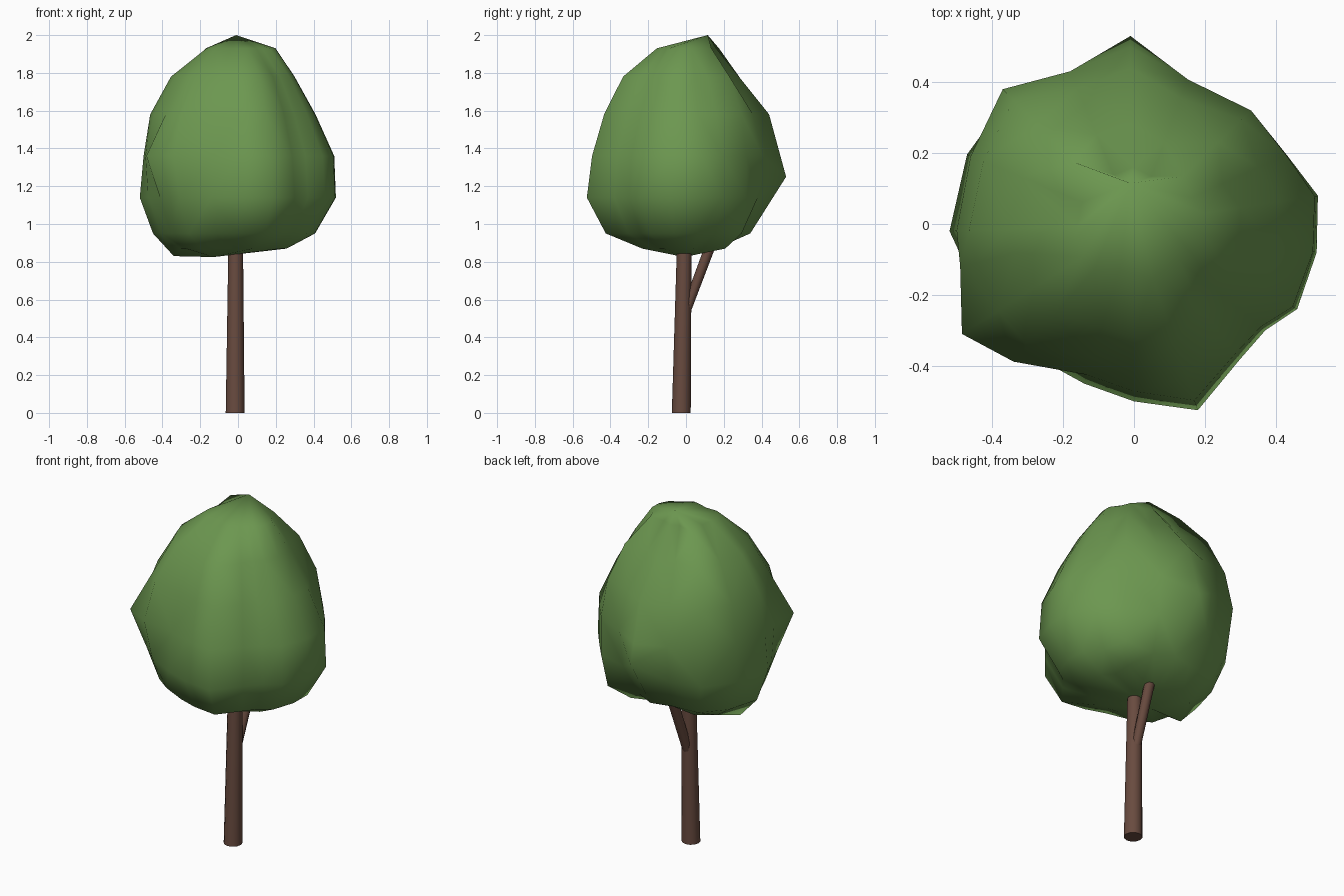
import bpy, bmesh, math
from mathutils import Vector

if "Cube" in bpy.data.objects:
    bpy.data.objects.remove(bpy.data.objects["Cube"])


def material(name, color):
    m = bpy.data.materials.new(name)
    m.diffuse_color = (*color, 1)
    m.use_nodes = True
    m.node_tree.nodes["Principled BSDF"].inputs["Base Color"].default_value = m.diffuse_color
    return m


def finish(bm, name, mat, angle):
    bmesh.ops.recalc_face_normals(bm, faces=bm.faces)
    me = bpy.data.meshes.new(name)
    bm.to_mesh(me)
    bm.free()
    ob = bpy.data.objects.new(name, me)
    bpy.context.collection.objects.link(ob)
    me.materials.append(mat)
    bpy.context.view_layer.objects.active = ob
    ob.select_set(True)
    bpy.ops.object.shade_smooth_by_angle(angle=math.radians(angle))
    ob.select_set(False)
    return ob


def limb(name, a, b, r1, r2, mat, sides=10):
    """Tapered stick with level ends running from a to b."""
    bm = bmesh.new()
    rings = []
    for c, r in ((Vector(a), r1), (Vector(b), r2)):
        rings.append([bm.verts.new(c + Vector((r * math.cos(t), r * math.sin(t), 0)))
                      for t in (2 * math.pi * i / sides for i in range(sides))])
    for i in range(sides):
        j = (i + 1) % sides
        bm.faces.new((rings[0][i], rings[0][j], rings[1][j], rings[1][i]))
    bm.faces.new(rings[0])
    bm.faces.new(rings[1])
    return finish(bm, name, mat, 50)


bark = material("bark", (0.14, 0.07, 0.05))
leaf = material("leaf", (0.15, 0.31, 0.08))

# Trunk and side branch
limb("trunk", (-0.015, -0.025, 0), (-0.012, -0.008, 0.95), 0.05, 0.038, bark, 12)
limb("branch", (-0.012, 0.0, 0.54), (0.0, 0.165, 0.98), 0.027, 0.03, bark, 8)

# Foliage: plan outline scaled at each height by the four side silhouettes
outline = [(.52, .08), (.44, .2), (.33, .32), (.16, .43), (-.01, .53), (-.19, .455),
           (-.37, .38), (-.48, .2), (-.52, -.02), (-.49, -.12), (-.485, -.31),
           (-.35, -.4), (-.14, -.45), (0, -.5), (.18, -.525), (.30, -.38),
           (.37, -.30), (.46, -.24), (.515, -.08)]
# z, then left, right, front and back reach
levels = [(.87, .34, .26, .23, .16), (.95, .45, .41, .43, .34),
          (1.14, .52, .52, .53, .46), (1.36, .50, .51, .50, .50),
          (1.58, .465, .41, .44, .44), (1.78, .355, .30, .34, .28),
          (1.93, .16, .20, .15, .16)]
# diagonal columns whose bulge differs from the side silhouettes
bulges = {2: (.65, .92, 1, 1, .92, .72, .42),
          6: (.5, .78, .95, 1, .92, .74, .46),
          9: (.62, .83, .97, 1, .91, .68, .34),
          10: (.57, .73, .85, 1, .79, .6, .3),
          11: (.56, .74, .89, .97, .86, .64, .32)}
bm = bmesh.new()
rings = []
for k, (z, left, right, front, back) in enumerate(levels):
    ring = []
    for i, (x, y) in enumerate(outline):
        fx = (right if x > 0 else left) / .52
        fy = (back if y > 0 else front) / .53
        c2 = x * x / (x * x + y * y)
        s = min(1, c2 * fx + (1 - c2) * fy)
        if i in bulges:
            s = bulges[i][k]
        ring.append(bm.verts.new((x * s, y * s, z)))
    rings.append(ring)
rings[2][4].co = (-.01, .53, 1.25)   # back spike
rings[0][8].co = (-.34, -.02, .83)   # low left corner
n = len(outline)
for lo, hi in zip(rings, rings[1:]):
    for i in range(n):
        j = (i + 1) % n
        bm.faces.new((lo[i], lo[j], hi[j], hi[i]))
bottom = bm.verts.new((-.13, -.01, .825))
top = bm.verts.new((-.01, .115, 2.0))
for i in range(n):
    j = (i + 1) % n
    bm.faces.new((rings[0][j], rings[0][i], bottom))
    bm.faces.new((rings[-1][i], rings[-1][j], top))
bmesh.ops.triangulate(bm, faces=bm.faces)
finish(bm, "foliage", leaf, 80)
